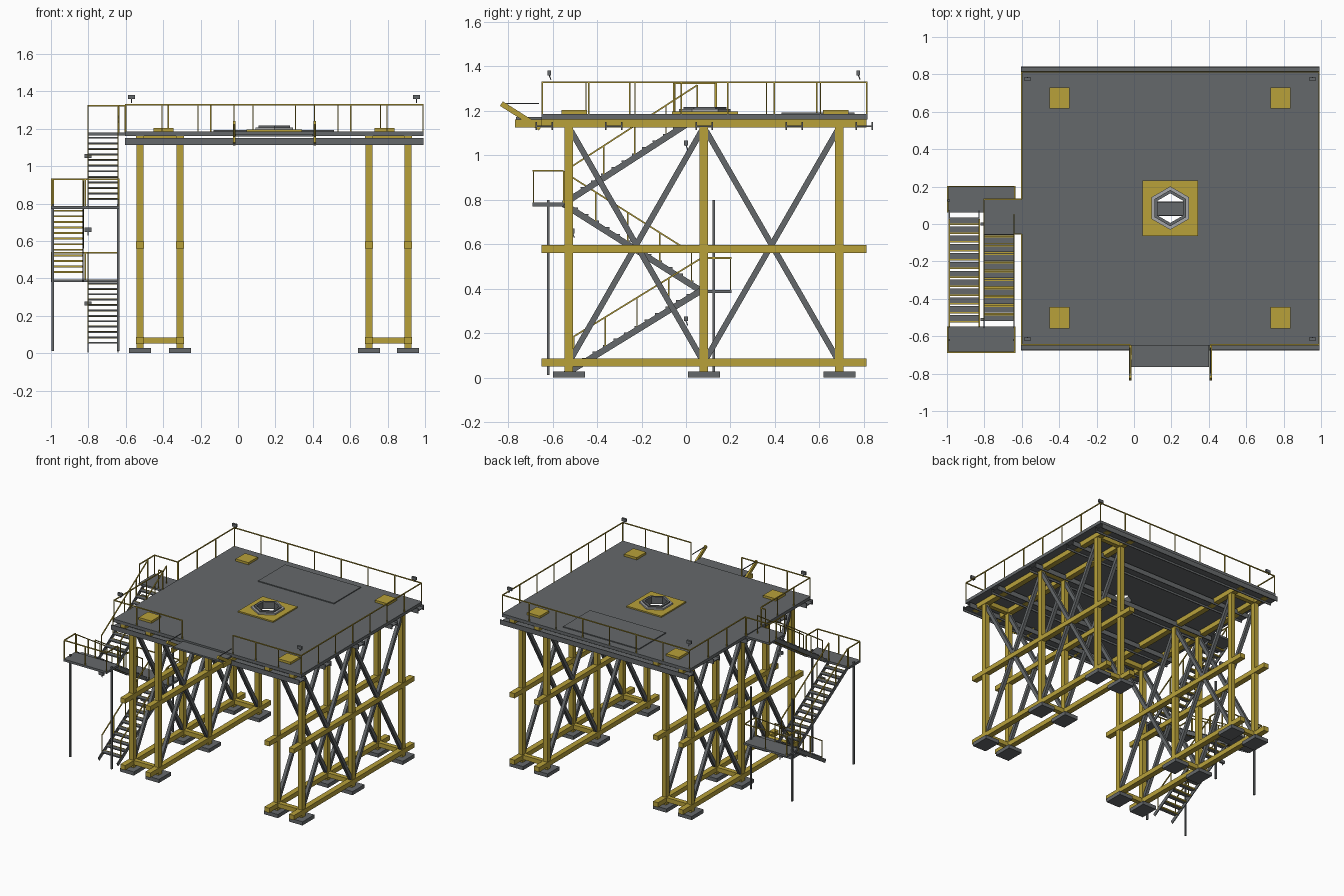
import bpy, bmesh, math
from mathutils import Vector, Matrix

if "Cube" in bpy.data.objects:
    bpy.data.objects.remove(bpy.data.objects["Cube"])


def material(name, rgb):
    m = bpy.data.materials.new(name)
    m.diffuse_color = (*rgb, 1)
    m.use_nodes = True
    m.node_tree.nodes["Principled BSDF"].inputs["Base Color"].default_value = m.diffuse_color
    return m


GREY = material("steel grey", (0.13, 0.14, 0.145))
YELLOW = material("safety yellow", (0.48, 0.355, 0.042))
LIGHT = material("light grey", (0.38, 0.39, 0.40))


def finish(name, bm, mat):
    bmesh.ops.recalc_face_normals(bm, faces=bm.faces)
    me = bpy.data.meshes.new(name)
    bm.to_mesh(me)
    bm.free()
    me.materials.append(mat)
    ob = bpy.data.objects.new(name, me)
    bpy.context.collection.objects.link(ob)
    return ob


def box(bm, x0, x1, y0, y1, z0, z1):
    m = Matrix.Translation(((x0 + x1) / 2, (y0 + y1) / 2, (z0 + z1) / 2))
    bmesh.ops.create_cube(bm, size=1, matrix=m @ Matrix.Diagonal((x1 - x0, y1 - y0, z1 - z0, 1)))


def bar(bm, p, q, w, h=None):
    """Rectangular bar from p to q, w wide and h deep."""
    p, q = Vector(p), Vector(q)
    d = (q - p).normalized()
    side = d.cross((0, 0, 1)) if abs(d.z) < 0.99 else Vector((1, 0, 0))
    side.normalize()
    up = side.cross(d)
    rot = Matrix((side, d, up)).transposed().to_4x4()
    bmesh.ops.create_cube(bm, size=1, matrix=Matrix.Translation((p + q) / 2) @ rot
                          @ Matrix.Diagonal((w, (q - p).length, h or w, 1)))


def hex_ring(name, profile, mat):
    """Sweep a closed (radius, z) profile round a hexagon."""
    bm = bmesh.new()
    rings = [[bm.verts.new((HX + r * math.cos(a), HY + r * math.sin(a), z)) for r, z in profile]
             for a in (math.radians(90 + 60 * i) for i in range(6))]
    n = len(profile)
    for i in range(6):
        a, b = rings[i], rings[(i + 1) % 6]
        for k in range(n):
            bm.faces.new((a[k], a[(k + 1) % n], b[(k + 1) % n], b[k]))
    return finish(name, bm, mat)


COL_X = (-0.524, -0.31, 0.70, 0.909)
COL_Y = (-0.527, 0.08, 0.69)
HX, HY = 0.194, 0.085
TOP = 1.186
X0, X1, Y0, Y1 = -0.604, 0.993, -0.65, 0.817

# Towers: pads, columns, long beams, cross beams
bm = bmesh.new()
for x in COL_X:
    for y in COL_Y:
        box(bm, x - 0.058, x + 0.058, y - 0.072, y + 0.072, 0, 0.028)
finish("foot_pads", bm, GREY)

bm = bmesh.new()
for x in COL_X:
    for y in COL_Y:
        box(bm, x - 0.018, x + 0.018, y - 0.019, y + 0.019, 0.028, 1.162)
finish("columns", bm, YELLOW)

bm = bmesh.new()
for x in COL_X:
    for z in (0.068, 0.579, 1.144):
        box(bm, x - 0.021, x + 0.021, Y0, Y1 - 0.005, z - 0.018, z + 0.018)
finish("long_beams", bm, YELLOW)

bm = bmesh.new()
for xa, xb in (COL_X[:2], COL_X[2:]):
    for y in COL_Y:
        for z in (0.068, 1.144):
            box(bm, xa, xb, y - 0.017, y + 0.017, z - 0.017, z + 0.017)
finish("cross_beams", bm, YELLOW)

# Crossed diagonal braces in every bay
bm = bmesh.new()
for x in COL_X:
    for ya, yb in zip(COL_Y, COL_Y[1:]):
        for za, zb in ((0.085, 1.11), (1.11, 0.085)):
            bar(bm, (x, ya + 0.01, za), (x, yb - 0.01, zb), 0.024, 0.026)
finish("diagonal_braces", bm, GREY)

# H-section beams under the deck
bm = bmesh.new()
for y in (-0.637, -0.325, 0.082, 0.487, 0.802):
    for s in (-1, 1):
        box(bm, X0, X1, y + s * 0.036 - 0.003, y + s * 0.036 + 0.003, 1.113, 1.15)
    box(bm, X0, X1, y - 0.035, y + 0.035, 1.128, 1.134)
finish("deck_beams", bm, GREY)

# Deck and central pad with a hexagonal opening
bm = bmesh.new()
box(bm, X0, X1, Y0, Y1, 1.162, TOP)
deck = finish("deck", bm, GREY)
bm = bmesh.new()
box(bm, HX - 0.148, HX + 0.148, HY - 0.148, HY + 0.148, TOP - 0.002, 1.196)
centre_pad = finish("centre_pad", bm, YELLOW)
bm = bmesh.new()
bmesh.ops.create_cone(bm, cap_ends=True, segments=6, radius1=0.08, radius2=0.08, depth=0.3,
                      matrix=Matrix.Translation((HX, HY, 1.18)))
cutter = finish("opening_cutter", bm, GREY)
for v in cutter.data.vertices:  # keep a corner pointing along y
    a = round(math.degrees(math.atan2(v.co.y - HY, v.co.x - HX)))
    if a % 60 != 30:
        a += 30
    v.co.x, v.co.y = HX + 0.08 * math.cos(math.radians(a)), HY + 0.08 * math.sin(math.radians(a))
cutter.hide_render = True
cutter.hide_set(True)
for ob in (deck, centre_pad):
    mod = ob.modifiers.new("opening", "BOOLEAN")
    mod.operation, mod.object, mod.solver = "DIFFERENCE", cutter, "EXACT"
hex_ring("hex_flange", [(0.116, 1.19), (0.116, 1.208), (0.09, 1.208), (0.09, 1.19)], LIGHT)
hex_ring("hex_collar", [(0.097, 1.162), (0.097, 1.217), (0.079, 1.217), (0.079, 1.162)], GREY)

# Corner pads and rear hatch
bm = bmesh.new()
for x in (-0.398, 0.784):
    for y in (-0.502, 0.674):
        box(bm, x - 0.054, x + 0.054, y - 0.057, y + 0.057, TOP - 0.002, 1.203)
finish("corner_pads", bm, YELLOW)
bm = bmesh.new()
box(bm, -0.13, 0.514, 0.43, 0.757, TOP - 0.002, 1.193)
finish("rear_hatch", bm, GREY)

# Front platform with raised arms
bm = bmesh.new()
box(bm, -0.013, 0.402, -0.765, Y0, 1.16, 1.172)
finish("front_platform", bm, GREY)
bm = bmesh.new()
ties = bmesh.new()
for x in (-0.021, 0.41):
    box(bm, x - 0.007, x + 0.007, -0.77, -0.6, 1.126, 1.16)
    bar(bm, (x, -0.83, 1.232), (x, -0.655, 1.122), 0.014, 0.024)
    bar(ties, (x, -0.82, 1.232), (x, -0.66, 1.232), 0.005)
finish("platform_arms", bm, YELLOW)
finish("platform_ties", ties, GREY)

# Railings: posts spaced along each run plus a top rail
RAIL = 0.145


def railing(bm, a, b, spans):
    a, b, up = Vector(a), Vector(b), Vector((0, 0, RAIL))
    bar(bm, a + up, b + up, 0.007)
    for i in range(spans + 1):
        p = a.lerp(b, i / spans)
        bar(bm, p, p + up, 0.006)


bm = bmesh.new()
xa, xb, ya, yb = X0 + 0.004, X1 - 0.004, Y0 + 0.004, Y1 - 0.004
railing(bm, (xa, yb, 1.183), (xb, yb, 1.183), 7)
railing(bm, (xb, ya, 1.183), (xb, yb, 1.183), 7)
railing(bm, (xa, ya, 1.183), (-0.021, ya, 1.183), 3)
railing(bm, (0.41, ya, 1.183), (xb, ya, 1.183), 3)
railing(bm, (xa, ya, 1.183), (xa, -0.056, 1.183), 3)
railing(bm, (xa, 0.136, 1.183), (xa, yb, 1.183), 3)
finish("deck_railing", bm, YELLOW)

# Stair landings and their legs
bm = bmesh.new()
box(bm, -1.0, -0.633, 0.062, 0.204, 0.38, 0.395)
box(bm, -1.0, -0.633, -0.69, -0.548, 0.77, 0.787)
box(bm, -0.805, X0, -0.056, 0.136, 1.165, 1.18)
finish("stair_landings", bm, GREY)
bm = bmesh.new()
for x in (-0.99, -0.64):
    for y in (-0.62, 0.125):
        box(bm, x - 0.006, x + 0.006, y - 0.006, y + 0.006, 0.012, 0.798)
finish("landing_legs", bm, GREY)

# Three stair flights: (x centre, lower y, lower z, upper y, upper z)
flights = ((-0.722, -0.545, 0.015, 0.065, 0.39),
           (-0.908, 0.065, 0.392, -0.55, 0.78),
           (-0.722, -0.55, 0.782, 0.05, 1.17))
steel, edge, rails = bmesh.new(), bmesh.new(), bmesh.new()
for x, y0, z0, y1, z1 in flights:
    s = 1 if y1 > y0 else -1
    for sx in (x - 0.08, x + 0.08):
        bar(steel, (sx, y0, z0), (sx, y1, z1), 0.006, 0.028)
        railing(rails, (sx, y0 + s * 0.04, z0 + 0.025), (sx, y1, z1), 4)
    for i in range(1, 13):
        y, z = y0 + (y1 - y0) * i / 13, z0 + (z1 - z0) * i / 13 + 0.012
        box(steel, x - 0.078, x + 0.078, y - 0.016, y + 0.016, z - 0.004, z + 0.004)
        yy = y + s * 0.019
        box(edge, x - 0.078, x + 0.078, yy - 0.004, yy + 0.004, z - 0.005, z + 0.005)
finish("stair_flights", steel, GREY)
finish("tread_edges", edge, YELLOW)

# Railings round the landings
for y_out, y_in, z, open_x in ((0.2, 0.064, 0.393, -0.99), (-0.686, -0.55, 0.785, -0.99)):
    railing(rails, (-0.996, y_out, z), (-0.637, y_out, z), 2)
    for x in (-0.996, -0.637):
        railing(rails, (x, y_out, z), (x, y_in, z), 1)
railing(rails, (-0.802, 0.132, 1.178), (X0, 0.132, 1.178), 1)
railing(rails, (-0.802, 0.132, 1.178), (-0.802, -0.05, 1.178), 1)
railing(rails, (-0.637, -0.053, 1.178), (X0, -0.053, 1.178), 1)
finish("stair_railing", rails, YELLOW)

# Flood lamps at deck corners and along the stairs
bm = bmesh.new()
lamps = [(x, y, 1.37) for x in (-0.57, 0.955) for y in (-0.615, 0.775)]
lamps += [(-0.802, 0.0, 1.055), (-0.802, -0.51, 0.66), (-0.802, 0.0, 0.265)]
for x, y, z in lamps:
    box(bm, x - 0.019, x + 0.019, y - 0.008, y + 0.008, z - 0.011, z + 0.011)
    bar(bm, (x, y, z - 0.01), (x, y + 0.008, z - 0.03), 0.005)
finish("flood_lamps", bm, GREY)
